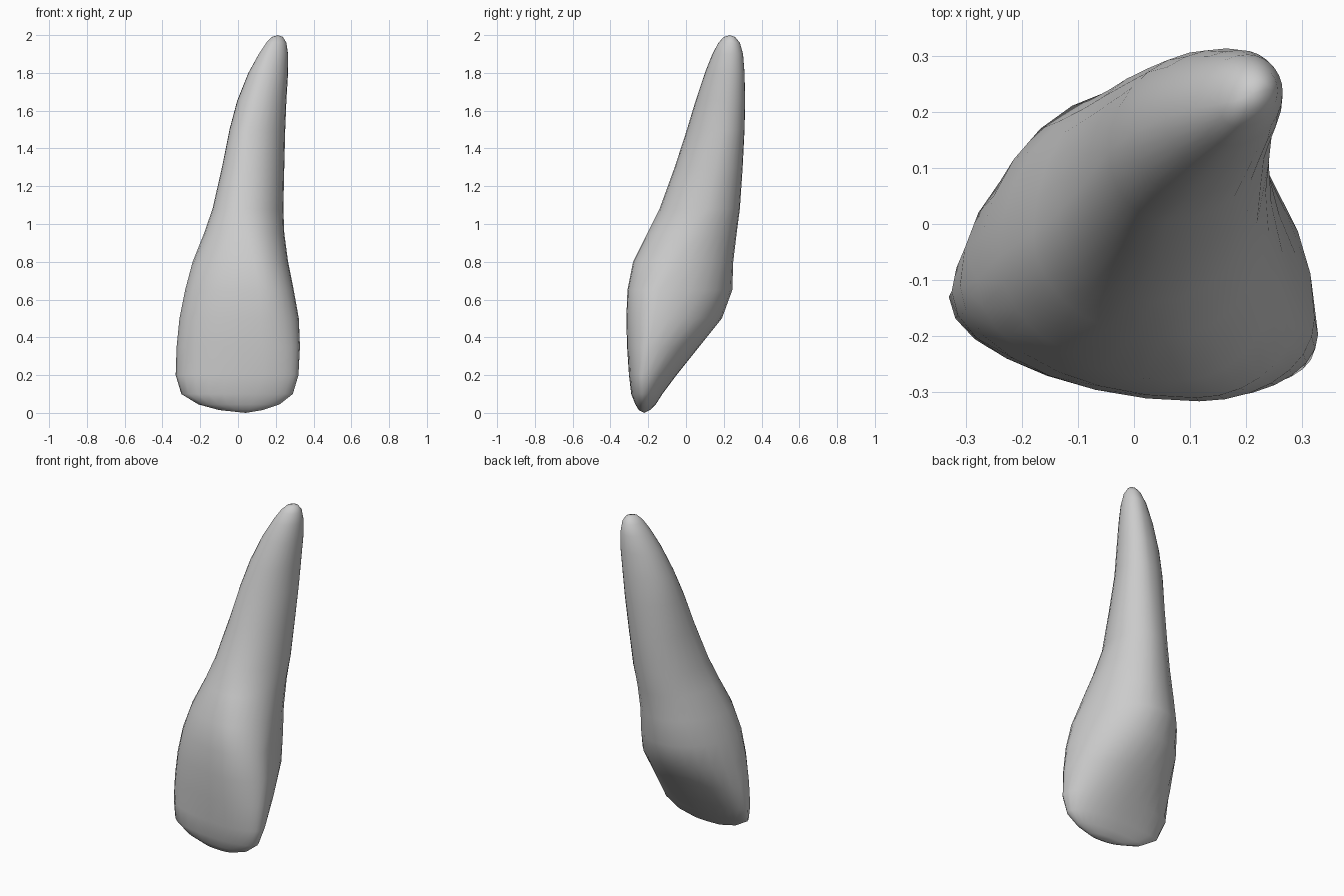
import bpy
import bmesh
from math import cos, sin, pi

SIDES = 28

# Outline of the tooth: height, then its left/right (x) and front/back (y) limits
OUTLINE = [
    (.015, -.10, .13, -.25, -.19), (.045, -.21, .22, -.268, -.16),
    (.1, -.30, .29, -.29, -.125), (.2, -.33, .32, -.302, -.05),
    (.35, -.325, .328, -.312, .07), (.5, -.31, .322, -.316, .19),
    (.65, -.28, .295, -.31, .245), (.8, -.24, .265, -.28, .25),
    (.95, -.18, .245, -.205, .268), (1.08, -.135, .24, -.14, .285),
    (1.3, -.085, .245, -.06, .3), (1.5, -.045, .25, .005, .31),
    (1.65, -.005, .256, .05, .313), (1.8, .055, .265, .1, .31),
    (1.9, .11, .265, .14, .302), (1.96, .15, .256, .172, .285),
    (1.99, .18, .238, .2, .26),
]

# Where each side touches its limit: height, y at -x, y at +x, x at front, x at back
TOUCH = [
    (0, -.2, -.23, .05, .0), (.2, -.13, -.225, .13, .02),
    (.65, -.1, -.14, .11, .02), (1.08, .02, .11, .03, .08),
    (1.5, .13, .2, .06, .14), (1.8, .19, .23, .14, .19),
    (2, .22, .24, .2, .215),
]


def touch_at(z):
    """Blend the contact positions between two neighbouring heights."""
    for low, high in zip(TOUCH, TOUCH[1:]):
        if z <= high[0]:
            t = (z - low[0]) / (high[0] - low[0])
            return [a + (b - a) * t for a, b in zip(low[1:], high[1:])]


def section(z, x_min, x_max, y_min, y_max):
    """Closed section made of four quarter ovals that share tangents."""
    y_right, y_left, x_front, x_back = touch_at(z)
    corners = [(x_max, y_left), (x_back, y_max), (x_min, y_right), (x_front, y_min)]
    steps = SIDES // 4
    points = []
    for i, start in enumerate(corners):
        end = corners[(i + 1) % 4]
        # The quarter's centre lies opposite the corner of its tangents
        if i % 2 == 0:
            cx, cy = end[0], start[1]
        else:
            cx, cy = start[0], end[1]
        for k in range(steps):
            c, s = cos(k / steps * pi / 2), sin(k / steps * pi / 2)
            points.append((cx + (start[0] - cx) * c + (end[0] - cx) * s,
                           cy + (start[1] - cy) * c + (end[1] - cy) * s, z))
    return points


def make_material(name, colour):
    material = bpy.data.materials.new(name)
    material.use_nodes = True
    material.diffuse_color = colour
    shader = material.node_tree.nodes["Principled BSDF"]
    shader.inputs["Base Color"].default_value = colour
    return material


cube = bpy.data.objects.get("Cube")
if cube:
    bpy.data.objects.remove(cube, do_unlink=True)

# Crown and root lofted as one continuous skin
bm = bmesh.new()
rings = [[bm.verts.new(p) for p in section(*row)] for row in OUTLINE]
for lower, upper in zip(rings, rings[1:]):
    for i in range(SIDES):
        j = (i + 1) % SIDES
        bm.faces.new((lower[i], lower[j], upper[j], upper[i]))

# Biting edge and root tip closed with fans
for ring, tip in ((rings[0], (.04, -.222, 0)), (rings[-1], (.21, .232, 2))):
    pole = bm.verts.new(tip)
    for i in range(SIDES):
        bm.faces.new((ring[i], ring[(i + 1) % SIDES], pole))

bmesh.ops.recalc_face_normals(bm, faces=bm.faces)
for face in bm.faces:
    face.smooth = True

mesh = bpy.data.meshes.new("incisor_tooth")
bm.to_mesh(mesh)
bm.free()
mesh.materials.append(make_material("light grey", (.6, .6, .6, 1)))
tooth = bpy.data.objects.new("incisor_tooth", mesh)
bpy.context.collection.objects.link(tooth)
